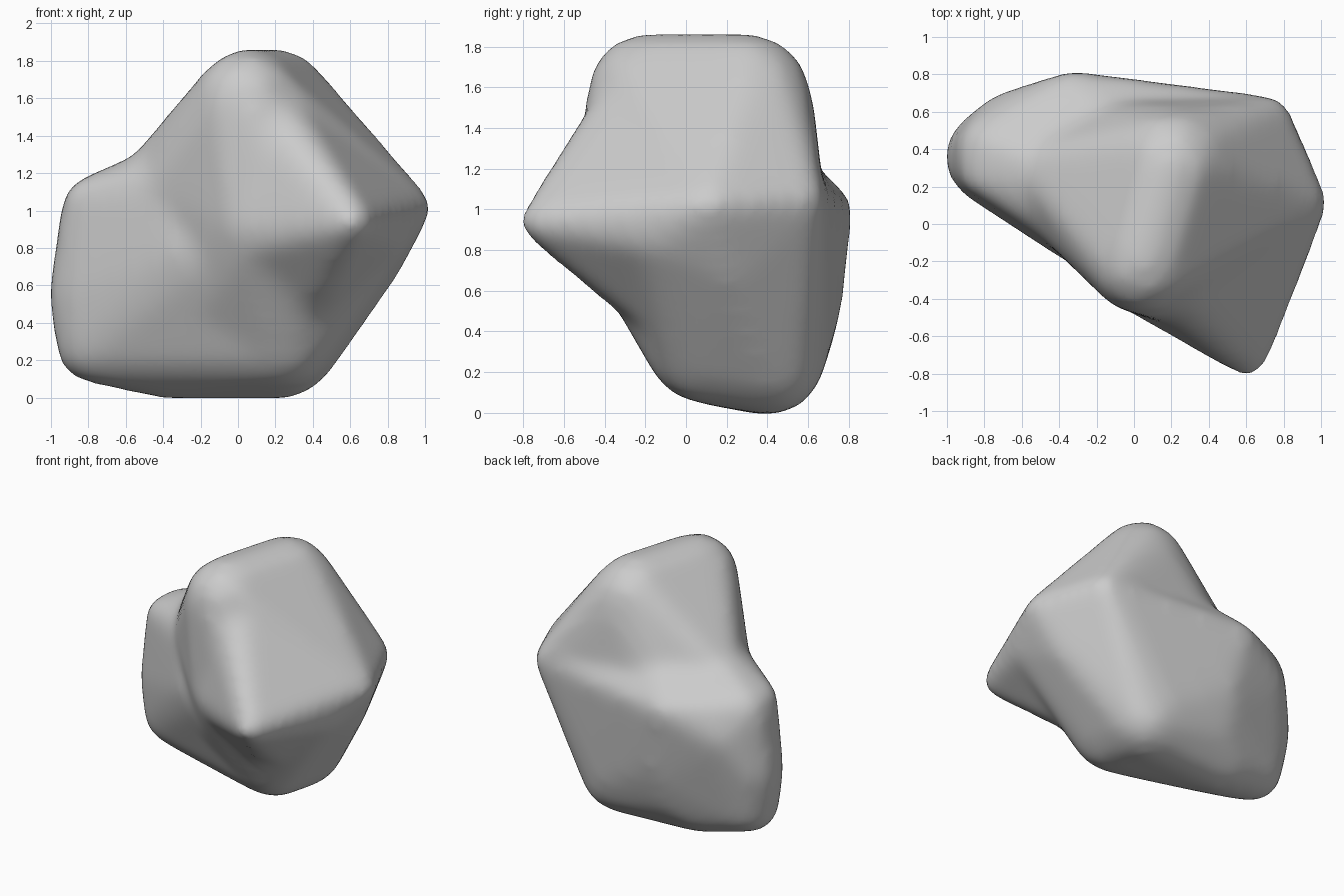
import bpy
import bmesh
from mathutils import Vector

cube = bpy.data.objects.get("Cube")
if cube:
    bpy.data.objects.remove(cube, do_unlink=True)

# Extra stone on every corner, worn away again by the smoothing
ALLOWANCE = 0.023

# Rounded control corners of the boulder: x, y, z, radius
crest_front = (0.05, -0.2, 1.58, 0.27)
crest_back = (0.2, 0.31, 1.56, 0.29)
crest_edge = (0.16, -0.24, 1.48, 0.2)
side_corner = (0.95, 0.12, 1.02, 0.07)
side_crest = (0.78, -0.14, 0.87, 0.12)
side_belly = (0.71, 0.2, 0.74, 0.15)
rear_corner = (0.74, 0.58, 1.05, 0.08)
rear_bump = (-0.34, 0.7, 1.0, 0.1)
rear_core = (-0.1, 0.44, 1.12, 0.2)
rear_belly = (-0.24, 0.53, 0.55, 0.22)
rear_foot = (-0.2, 0.47, 0.36, 0.23)
shoulder = (-0.45, 0.28, 1.14, 0.17)
saddle = (-0.35, 0.05, 1.11, 0.17)
nose_tip = (0.61, -0.71, 0.94, 0.09)
nose_root = (0.37, -0.11, 0.62, 0.23)
front_belly = (0.3, -0.4, 0.95, 0.15)
front_core = (0.13, -0.24, 0.9, 0.26)
base_front = (0.26, 0.06, 0.3, 0.23)
base_back = (0.25, 0.42, 0.26, 0.25)
base_side = (-0.4, 0.38, 0.23, 0.22)
lobe_top = (-0.72, 0.38, 0.97, 0.22)
lobe_corner = (-0.83, 0.25, 1.07, 0.07)
lobe_side = (-0.78, 0.36, 0.55, 0.22)
lobe_back = (-0.62, 0.5, 0.85, 0.21)
lobe_base = (-0.77, 0.34, 0.28, 0.19)
lobe_root = (-0.16, -0.01, 0.78, 0.25)

# Each lobe is the convex skin around its corners; together they leave gentle hollows
lobes = [
    # main peak
    [crest_front, crest_back, side_corner, side_crest, side_belly, rear_corner,
     rear_core, shoulder, saddle, front_belly, front_core, base_front, base_back,
     base_side],
    # pointed nose
    [nose_tip, side_corner, side_crest, front_belly, front_core, nose_root,
     crest_edge],
    # rear bulge
    [rear_bump, rear_corner, rear_core, rear_belly, rear_foot, lobe_back, shoulder,
     base_back, base_side],
    # side lobe
    [lobe_top, lobe_corner, lobe_side, lobe_back, lobe_base, lobe_root, base_side,
     base_front, base_back, rear_bump, rear_belly, rear_foot, shoulder, saddle],
]


def ball_points(x, y, z, radius):
    ball = bmesh.new()
    bmesh.ops.create_icosphere(ball, subdivisions=2, radius=radius + ALLOWANCE)
    points = [v.co + Vector((x, y, z)) for v in ball.verts]
    ball.free()
    return points


def add_lobe(target, corners):
    skin = bmesh.new()
    for corner in corners:
        for point in ball_points(*corner):
            skin.verts.new(point)
    bmesh.ops.convex_hull(skin, input=skin.verts[:])
    loose = [v for v in skin.verts if not v.link_faces]
    bmesh.ops.delete(skin, geom=loose, context='VERTS')
    bmesh.ops.recalc_face_normals(skin, faces=skin.faces[:])
    part = bpy.data.meshes.new("lobe")
    skin.to_mesh(part)
    skin.free()
    target.from_mesh(part)
    bpy.data.meshes.remove(part)


# Join the lobes into one mesh
bm = bmesh.new()
for lobe in lobes:
    add_lobe(bm, lobe)
mesh = bpy.data.meshes.new("boulder")
bm.to_mesh(mesh)
bm.free()
boulder = bpy.data.objects.new("boulder", mesh)
bpy.context.collection.objects.link(boulder)

# Fuse and weather the surface
fuse = boulder.modifiers.new("fuse", 'REMESH')
fuse.mode = 'VOXEL'
fuse.voxel_size = 0.035
weather = boulder.modifiers.new("weather", 'SMOOTH')
weather.factor = 0.5
weather.iterations = 26
depsgraph = bpy.context.evaluated_depsgraph_get()
fused = bpy.data.meshes.new_from_object(boulder.evaluated_get(depsgraph))
boulder.modifiers.clear()
boulder.data = fused
bpy.data.meshes.remove(mesh)
fused.name = "boulder"

# Stone colour and smooth shading
stone = bpy.data.materials.new("grey stone")
stone.use_nodes = True
grey = (0.6, 0.6, 0.6, 1)
stone.diffuse_color = grey
stone.node_tree.nodes["Principled BSDF"].inputs["Base Color"].default_value = grey
fused.materials.clear()
fused.materials.append(stone)
for face in fused.polygons:
    face.use_smooth = True
    face.material_index = 0
